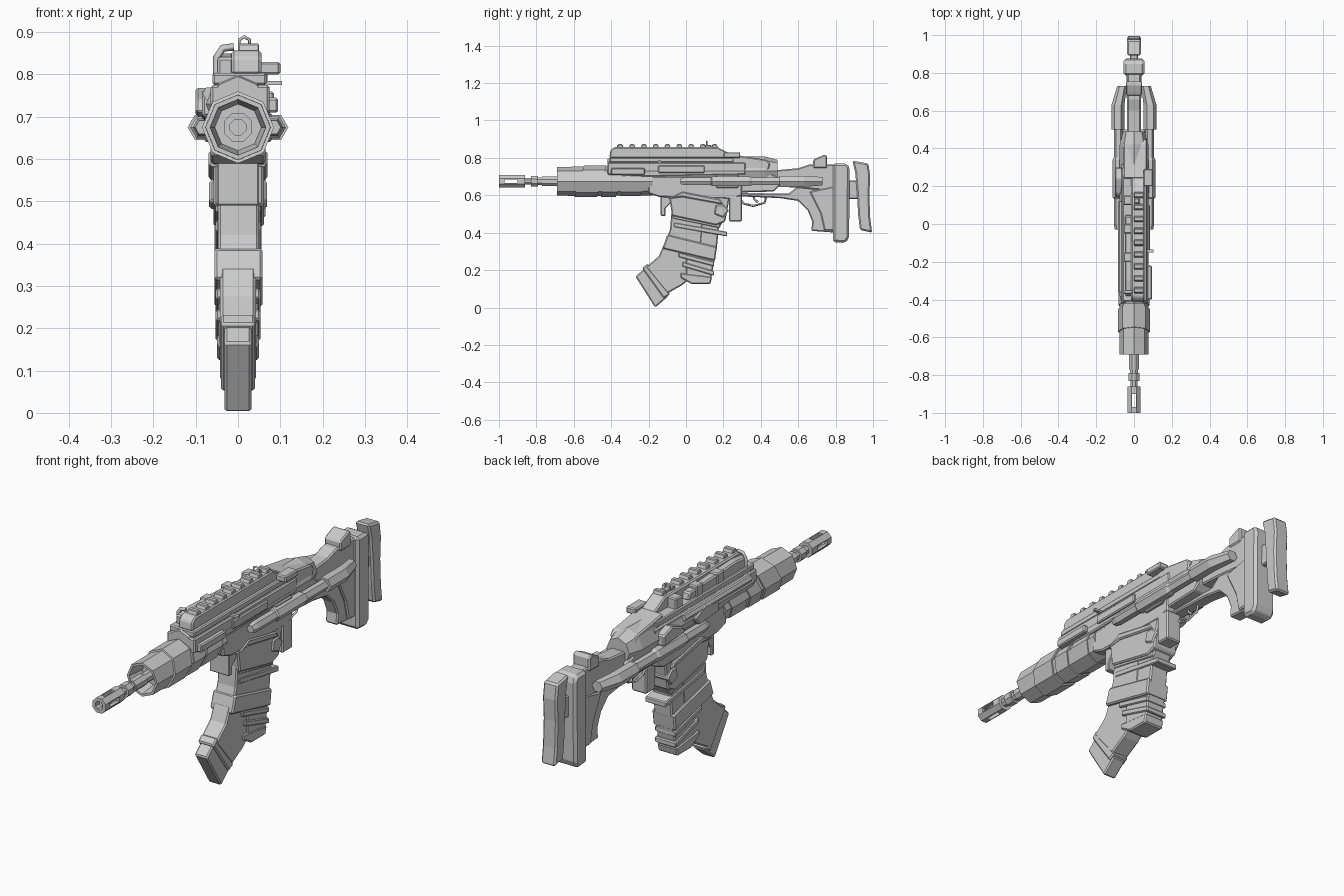
import bpy, bmesh, math
from mathutils import Matrix, Vector


def finish(name, bm, bevel=0.0):
    bmesh.ops.recalc_face_normals(bm, faces=bm.faces)
    me = bpy.data.meshes.new(name)
    bm.to_mesh(me)
    bm.free()
    ob = bpy.data.objects.new(name, me)
    bpy.context.collection.objects.link(ob)
    if bevel:
        m = ob.modifiers.new("Chamfer", 'BEVEL')
        m.width, m.segments, m.limit_method = bevel, 1, 'ANGLE'
    return ob


def plate(name, pts, x0, x1, bevel=0.006):
    """Side profile of (y, z) points extruded from x0 to x1."""
    bm = bmesh.new()
    f = bm.faces.new([bm.verts.new((x0, y, z)) for y, z in pts])
    ext = bmesh.ops.extrude_face_region(bm, geom=[f])['geom']
    bmesh.ops.translate(bm, vec=(x1 - x0, 0, 0),
                        verts=[v for v in ext if isinstance(v, bmesh.types.BMVert)])
    return finish(name, bm, bevel)


def box(name, x0, x1, y0, y1, z0, z1, bevel=0.005):
    return plate(name, [(y0, z0), (y1, z0), (y1, z1), (y0, z1)], x0, x1, bevel)


def tube(name, stations, x=0.0, z=0.675, sides=8, turn=0.0, sx=1.0, sz=1.0, shear=0.0):
    """Faceted turning along y from (y, radius) stations."""
    bm = bmesh.new()
    rings = []
    for y, r in stations:
        ring = []
        for i in range(sides):
            a = 2 * math.pi * (i + turn) / sides
            dz = r * sz * math.sin(a)
            ring.append(bm.verts.new((x + r * sx * math.cos(a), y + shear * dz, z + dz)))
        rings.append(ring)
    for a, b in zip(rings, rings[1:]):
        for i in range(sides):
            j = (i + 1) % sides
            bm.faces.new((a[i], a[j], b[j], b[i]))
    bm.faces.new(rings[0])
    bm.faces.new(rings[-1])
    return finish(name, bm)


def wire(name, pts, r, cyclic=False):
    cu = bpy.data.curves.new(name, 'CURVE')
    cu.dimensions, cu.bevel_depth, cu.bevel_resolution, cu.use_fill_caps = '3D', r, 0, True
    s = cu.splines.new('POLY')
    s.points.add(len(pts) - 1)
    for p, co in zip(s.points, pts):
        p.co = (*co, 1)
    s.use_cyclic_u = cyclic
    ob = bpy.data.objects.new(name, cu)
    bpy.context.collection.objects.link(ob)
    return ob


# Muzzle device with side slots, and stepped barrel
muzzle = tube("muzzle", [(-0.86, 0.036), (-1.0, 0.036), (-1.0, 0.02), (-0.89, 0.02)], turn=0.5)
for n, (hx, hz) in enumerate([(0.06, 0.010), (0.010, 0.06)]):
    cut = box(f"slot_cutter_{n}", -hx, hx, -0.97, -0.90, 0.675 - hz, 0.675 + hz, 0)
    cut.hide_render = True
    cut.display_type = 'WIRE'
    m = muzzle.modifiers.new("Slot", 'BOOLEAN')
    m.operation, m.object, m.solver = 'DIFFERENCE', cut, 'EXACT'
tube("barrel", [(-0.88, 0.02), (-0.83, 0.02), (-0.83, 0.031), (-0.79, 0.031), (-0.79, 0.022),
                (-0.77, 0.022), (-0.77, 0.028), (-0.69, 0.028), (-0.69, 0.024), (-0.5, 0.024)], turn=0.5)

# Octagonal handguard with recessed front and slanted bands
tube("handguard", [(-0.61, 0.045), (-0.61, 0.055), (-0.69, 0.066), (-0.69, 0.077),
                   (-0.56, 0.078), (-0.44, 0.078), (-0.18, 0.075)])
for n, (y0, y1, r) in enumerate([(-0.57, -0.45, 0.085), (-0.43, -0.35, 0.083), (-0.33, -0.22, 0.08)]):
    tube(f"handguard_band_{n}", [(y0, 0.07), (y0, r), (y1, r), (y1, 0.07)], shear=0.3)

# Upper receiver
tube("receiver_core", [(-0.42, 0.066), (-0.38, 0.08), (0.42, 0.08), (0.49, 0.06)],
     z=0.73, sx=0.95, sz=0.98)
plate("upper_side_plate", [(-0.42, 0.71), (-0.2, 0.70), (0.32, 0.71), (0.32, 0.775), (-0.42, 0.775)],
      -0.065, 0.075)
box("upper_side_rib", -0.06, 0.068, -0.41, 0.3, 0.775, 0.803)
plate("rear_cover", [(0.26, 0.73), (0.44, 0.73), (0.45, 0.77), (0.43, 0.79), (0.30, 0.81), (0.24, 0.82)],
      -0.055, 0.07)
plate("rear_receiver", [(0.1, 0.61), (0.47, 0.62), (0.5, 0.65), (0.5, 0.69), (0.43, 0.73), (0.1, 0.73)],
      -0.06, 0.06)
box("ejection_cover", 0.07, 0.085, -0.15, 0.1, 0.72, 0.76)
box("front_side_block", 0.06, 0.095, -0.40, -0.22, 0.71, 0.745)
box("selector_pin", 0.06, 0.104, -0.15, -0.135, 0.775, 0.785, 0)
box("charging_block", 0.05, 0.10, 0.2, 0.29, 0.80, 0.83)
plate("left_lever", [(-0.12, 0.70), (0.02, 0.69), (0.06, 0.73), (-0.02, 0.765), (-0.12, 0.75)], -0.085, -0.05)
plate("left_hook", [(0.14, 0.71), (0.3, 0.70), (0.3, 0.75), (0.24, 0.77), (0.16, 0.74)], -0.10, -0.05)
tube("left_rod", [(-0.36, 0.016), (0.12, 0.016)], x=-0.068, z=0.755, sides=6)

# Top rail with teeth
plate("rail_base", [(-0.41, 0.80), (-0.405, 0.84), (-0.385, 0.857), (0.17, 0.857), (0.24, 0.82), (0.25, 0.80)],
      -0.015, 0.055)
for i in range(9):
    y = -0.37 + i * 0.063
    plate(f"rail_tooth_{i}", [(y, 0.85), (y + 0.008, 0.873), (y + 0.03, 0.873), (y + 0.038, 0.85)],
          0.0, 0.05, 0.003)
plate("left_optic_body", [(-0.38, 0.79), (-0.25, 0.79), (0.05, 0.80), (0.04, 0.835), (-0.3, 0.85), (-0.38, 0.84)],
      -0.048, -0.01)
wire("left_carry_loop", [(-0.01, -0.36, 0.865), (-0.036, -0.36, 0.862), (-0.05, -0.36, 0.84),
                         (-0.05, -0.36, 0.79)], 0.009)
for i, y in enumerate((-0.2, -0.05, 0.1)):
    box(f"left_rail_clamp_{i}", -0.055, 0.0, y, y + 0.05, 0.79, 0.85)

# Rear ring sight
wire("ring_sight", [(0.015 + 0.014 * math.cos(i * math.pi / 3 + math.pi / 6), 0.11,
                     0.875 + 0.014 * math.sin(i * math.pi / 3 + math.pi / 6)) for i in range(6)], 0.004, True)
box("sight_foot", 0.003, 0.028, 0.09, 0.135, 0.85, 0.868, 0.003)

# Twin side struts running back into the stock
for side, s in (("left", -1), ("right", 1)):
    tube(f"{side}_strut", [(-0.03, 0.018), (0.0, 0.024), (0.5, 0.024)], x=s * 0.083, sides=6)
    tube(f"{side}_strut_grip", [(0.13, 0.02), (0.14, 0.03), (0.34, 0.03), (0.36, 0.02)], x=s * 0.083, sides=6)
    bm = bmesh.new()
    bar = tube(f"{side}_strut_end", [(0.5, 0.034), (0.63, 0.034), (0.73, 0.026)], x=s * 0.085, sides=6)
    bm.free()
    for v in bar.data.vertices:
        if v.co.y > 0.7:
            v.co.x -= s * 0.022
    box(f"{side}_strut_mount", *sorted((s * 0.04, s * 0.08)), 0.16, 0.28, 0.64, 0.71)

# Lower receiver and magazine well
plate("lower_receiver", [(-0.2, 0.61), (-0.14, 0.59), (0.25, 0.58), (0.3, 0.6), (0.3, 0.70), (-0.2, 0.70)],
      -0.065, 0.065)
plate("magazine_well", [(-0.09, 0.6), (-0.075, 0.49), (0.16, 0.44), (0.21, 0.46), (0.235, 0.6)], -0.058, 0.062)
plate("front_catch", [(-0.135, 0.6), (-0.135, 0.49), (-0.11, 0.49), (-0.11, 0.53), (-0.07, 0.57), (-0.07, 0.6)],
      -0.05, 0.05, 0.004)
plate("well_brace", [(-0.1, 0.58), (-0.02, 0.62), (0.18, 0.58), (0.2, 0.55), (-0.02, 0.59)], -0.07, 0.07)
plate("well_button", [(0.15, 0.50), (0.2, 0.48), (0.23, 0.52), (0.2, 0.55), (0.16, 0.55)], -0.068, 0.068)
plate("rear_pod", [(0.23, 0.46), (0.3, 0.46), (0.3, 0.6), (0.23, 0.6)], -0.01, 0.065)

# Bent magazine and the grip behind it
plate("magazine_upper", [(-0.075, 0.55), (0.1, 0.55), (0.08, 0.33), (-0.12, 0.32), (-0.085, 0.42)], -0.047, 0.05)
plate("magazine_lower", [(-0.115, 0.345), (0.06, 0.345), (0.06, 0.19), (-0.02, 0.12), (-0.1, 0.075),
                         (-0.215, 0.215), (-0.145, 0.275)], -0.042, 0.042)
plate("magazine_base", [(-0.205, 0.225), (-0.27, 0.165), (-0.165, 0.0), (-0.095, 0.06)], -0.032, 0.032)
plate("magazine_base_band", [(-0.205, 0.235), (-0.235, 0.21), (-0.12, 0.05), (-0.085, 0.07)], -0.04, 0.04)
plate("grip", [(0.03, 0.5), (0.21, 0.48), (0.175, 0.42), (0.165, 0.32), (0.13, 0.13), (0.06, 0.14),
               (0.0, 0.17), (0.0, 0.35)], -0.045, 0.047)
plate("grip_foot", [(0.14, 0.165), (0.13, 0.125), (0.03, 0.125), (-0.03, 0.16), (-0.03, 0.185)], -0.05, 0.05)
plate("magazine_collar", [(-0.1, 0.39), (0.165, 0.325), (0.155, 0.25), (-0.125, 0.315)], -0.056, 0.058)
for i, (y, z, w) in enumerate([(-0.07, 0.475, 0.25), (-0.065, 0.43, 0.285), (-0.04, 0.27, 0.19), (-0.02, 0.22, 0.17)]):
    plate(f"grip_strap_{i}", [(y, z), (y + w, z - 0.05), (y + w, z - 0.025), (y, z + 0.025)],
          -0.053, 0.053, 0.004)

# Trigger guard and trigger
wire("trigger_guard", [(0, 0.28, 0.59), (0, 0.31, 0.555), (0, 0.36, 0.543), (0, 0.42, 0.56), (0, 0.43, 0.6)], 0.006)
wire("trigger", [(0, 0.36, 0.6), (0, 0.365, 0.58), (0, 0.385, 0.562)], 0.006)

# Stock spine, brace, cheek rest and two butt plates
plate("stock_spine", [(0.44, 0.65), (0.6, 0.64), (0.8, 0.62), (0.8, 0.765), (0.66, 0.765), (0.6, 0.745), (0.44, 0.73)],
      -0.036, 0.036)
plate("lower_brace", [(0.27, 0.595), (0.5, 0.585), (0.6, 0.57), (0.65, 0.52), (0.675, 0.46), (0.67, 0.41),
                      (0.8, 0.40), (0.8, 0.66), (0.6, 0.65), (0.55, 0.61), (0.27, 0.612)], -0.03, 0.03)
plate("brace_rib", [(0.66, 0.62), (0.72, 0.5), (0.74, 0.41), (0.8, 0.41), (0.8, 0.65)], -0.04, 0.04)
plate("cheek_rest", [(0.68, 0.745), (0.755, 0.745), (0.755, 0.81), (0.74, 0.817), (0.70, 0.80), (0.68, 0.79)],
      -0.042, 0.042)
plate("butt_plate", [(0.785, 0.35), (0.85, 0.345), (0.872, 0.37), (0.875, 0.75), (0.86, 0.77), (0.785, 0.77)],
      -0.055, 0.055, 0.012)
box("butt_link", -0.02, 0.02, 0.86, 0.93, 0.58, 0.68)
plate("shoulder_pad", [(0.93, 0.415), (0.995, 0.40), (0.985, 0.48), (0.98, 0.6), (0.985, 0.7), (0.975, 0.77),
                       (0.89, 0.785), (0.905, 0.72), (0.915, 0.6), (0.92, 0.5)], -0.036, 0.036, 0.008)
